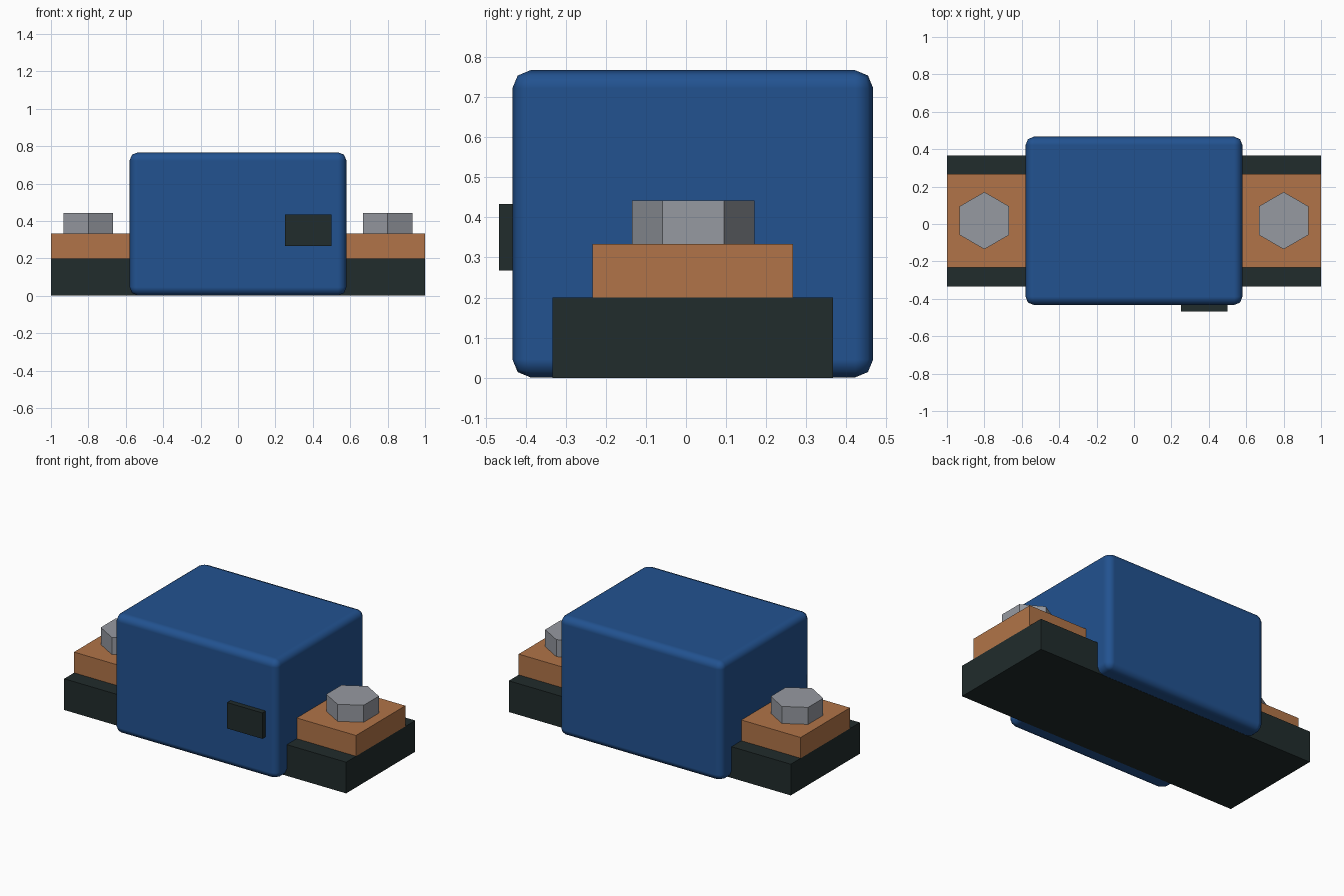
import bpy
import math

cube = bpy.data.objects.get("Cube")
if cube:
    bpy.data.objects.remove(cube, do_unlink=True)


def material(name, rgb):
    mat = bpy.data.materials.new(name)
    mat.use_nodes = True
    colour = (*rgb, 1.0)
    mat.diffuse_color = colour
    mat.node_tree.nodes["Principled BSDF"].inputs["Base Color"].default_value = colour
    return mat


BLUE = material("blue casing", (0.016, 0.085, 0.28))
DARK = material("dark plastic", (0.015, 0.025, 0.025))
COPPER = material("copper", (0.44, 0.175, 0.065))
STEEL = material("steel", (0.305, 0.32, 0.355))


def box(name, low, high, mat):
    """Box between two opposite corners."""
    centre = [(a + b) / 2 for a, b in zip(low, high)]
    bpy.ops.mesh.primitive_cube_add(size=1, location=centre)
    obj = bpy.context.object
    obj.name = name
    obj.scale = [b - a for a, b in zip(low, high)]
    bpy.ops.object.transform_apply(location=False, rotation=False, scale=True)
    obj.data.materials.append(mat)
    return obj


# Base plate
box("base_plate", (-1, -0.333, 0), (1, 0.367, 0.2), DARK)

# Rounded casing
casing = box("casing", (-0.58, -0.433, 0.001), (0.58, 0.467, 0.767), BLUE)
bpy.ops.object.shade_smooth()
bevel = casing.modifiers.new("rounded_edges", 'BEVEL')
bevel.width = 0.045
bevel.segments = 2
bevel.harden_normals = True

# Small front tab
box("front_tab", (0.25, -0.467, 0.267), (0.5, -0.42, 0.433), DARK)

# Terminals with hexagonal bolts
for side, sign in (("left", 1), ("right", -1)):
    x0, x1 = sorted((0.56 * sign, sign))
    box(side + "_terminal", (x0, -0.233, 0.2), (x1, 0.267, 0.333), COPPER)
    bpy.ops.mesh.primitive_cylinder_add(vertices=6, radius=0.153, depth=0.11,
                                        location=(0.8 * sign, 0.018, 0.387))
    bolt = bpy.context.object
    bolt.name = side + "_bolt"
    bolt.data.materials.append(STEEL)
